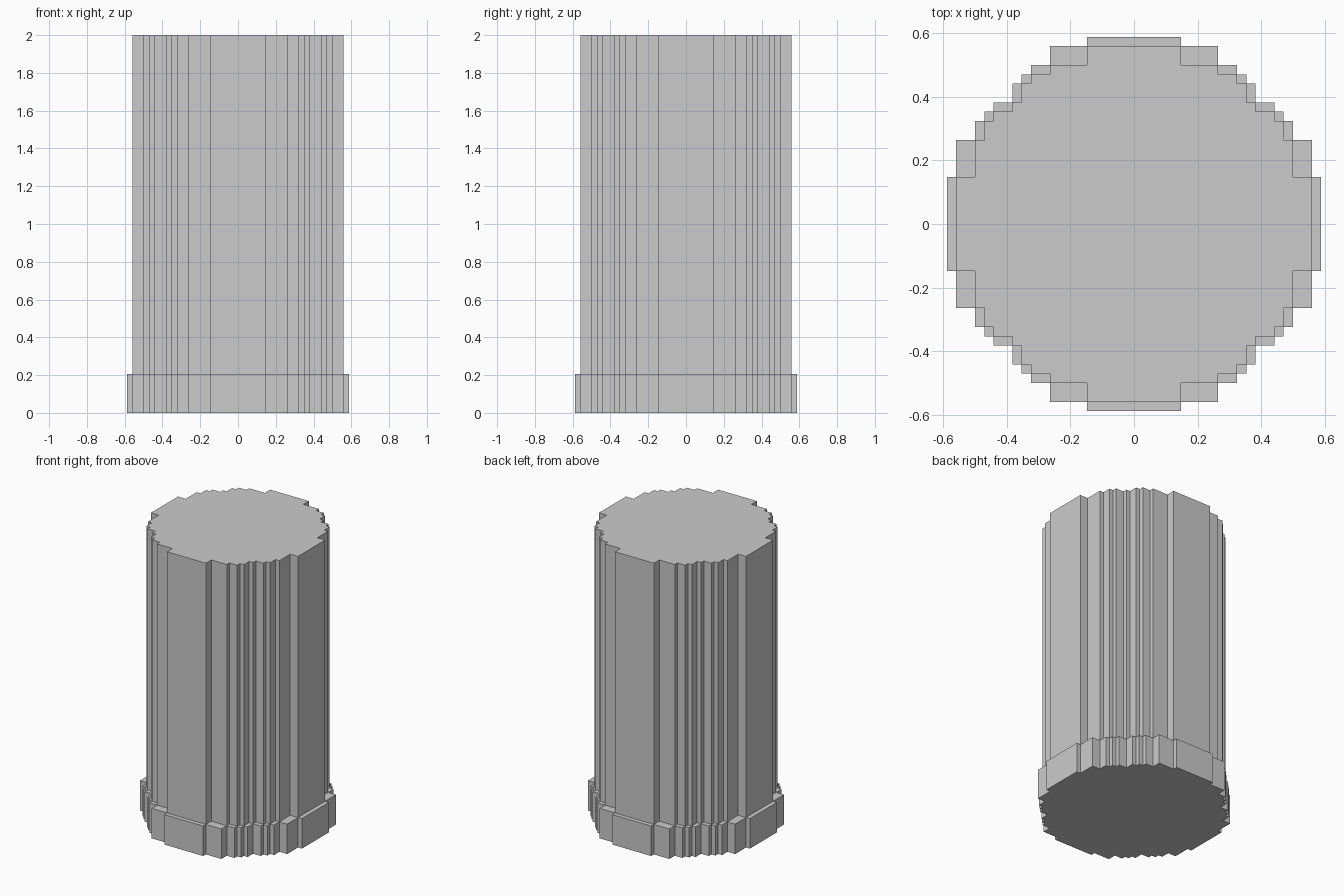
import bpy, bmesh

if "Cube" in bpy.data.objects:
    bpy.data.objects.remove(bpy.data.objects["Cube"])

U = 1 / 34  # size of one grid step


def stepped_outline(corners):
    """Full stepped loop from the outer corners of one quarter (top to right)."""
    quarter = []
    for i, (x, y) in enumerate(corners):
        quarter.append((x, y))
        if i + 1 < len(corners):
            quarter.append((x, corners[i + 1][1]))
    loop = []
    for sx, sy in ((1, 1), (1, -1), (-1, -1), (-1, 1)):
        part = [(sx * x, sy * y) for x, y in quarter]
        loop += part if sx * sy > 0 else part[::-1]
    return loop[::-1]


def stepped_prism(name, corners, z0, z1):
    bm = bmesh.new()
    verts = [bm.verts.new((x * U, y * U, z0 * U)) for x, y in stepped_outline(corners)]
    face = bm.faces.new(verts)
    top = bmesh.ops.extrude_face_region(bm, geom=[face], use_keep_orig=True)
    moved = [g for g in top["geom"] if isinstance(g, bmesh.types.BMVert)]
    bmesh.ops.translate(bm, verts=moved, vec=(0, 0, (z1 - z0) * U))
    bmesh.ops.recalc_face_normals(bm, faces=bm.faces)
    mesh = bpy.data.meshes.new(name)
    bm.to_mesh(mesh)
    bm.free()
    obj = bpy.data.objects.new(name, mesh)
    bpy.context.collection.objects.link(obj)
    return obj


# Wide foot ring
stepped_prism("base", [(5, 20), (9, 19), (11, 17), (12, 16), (13, 15),
                       (15, 13), (16, 12), (17, 11), (19, 9), (20, 5)], 0, 7)
# Tall column
stepped_prism("shaft", [(5, 19), (9, 17), (11, 16), (12, 15), (13, 13),
                        (15, 12), (16, 11), (17, 9), (19, 5)], 7, 68)
